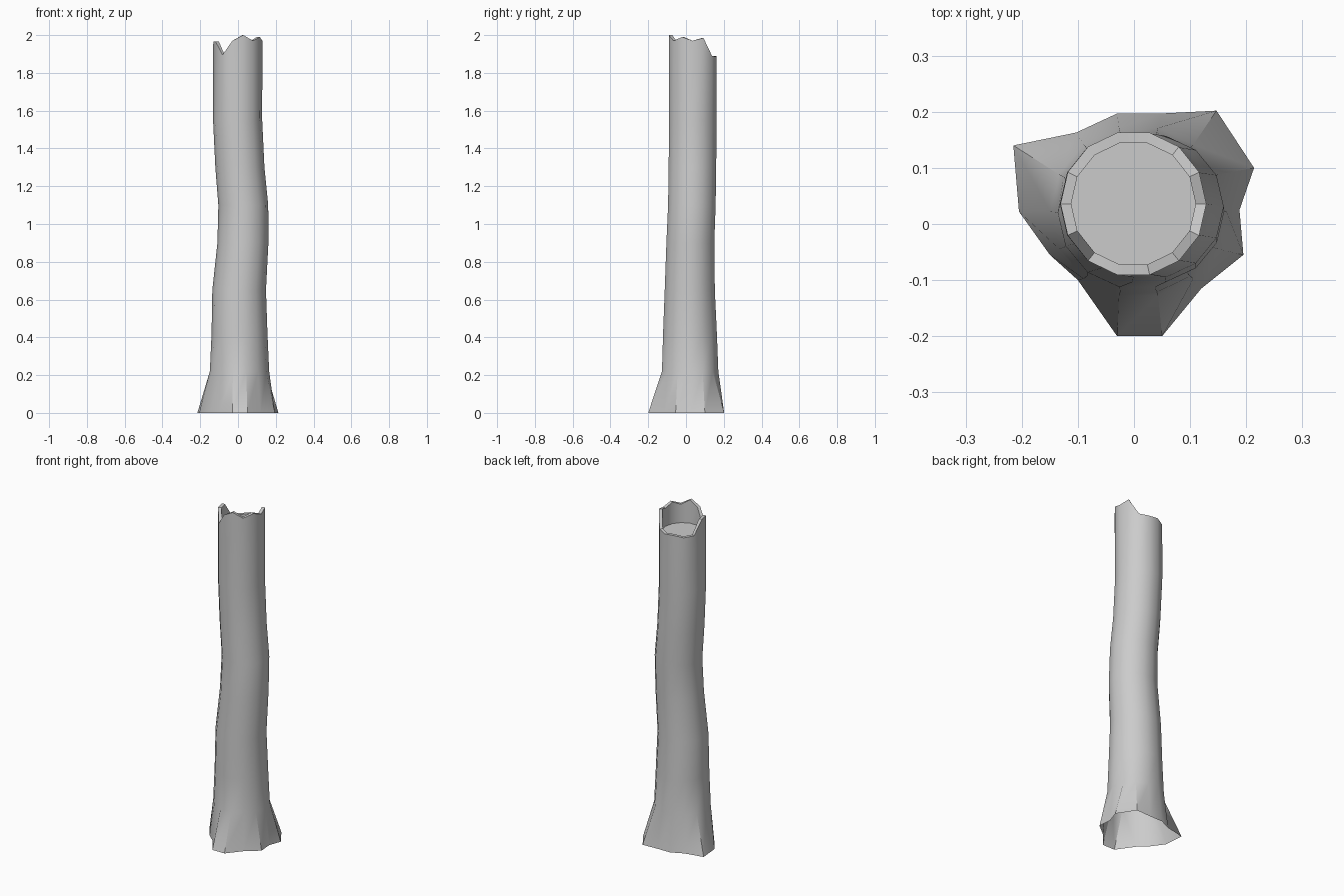
import bpy, bmesh, math

if "Cube" in bpy.data.objects:
    bpy.data.objects.remove(bpy.data.objects["Cube"])

N = 14
# flared root outline on the ground, counter-clockwise from +x
ROOT = [(.188, .025), (.214, .10), (.147, .202), (.05, .197), (-.03, .197),
        (-.103, .163), (-.215, .14), (-.205, .022), (-.15, -.055), (-.10, -.10),
        (-.03, -.20), (.05, -.20), (.12, -.115), (.195, -.055)]
# trunk rings: z, centre x, centre y, radius x, radius y
RINGS = [(.22, .008, .022, .157, .153), (.42, .008, .021, .148, .146),
         (.65, .006, .020, .142, .136), (.90, .026, .023, .135, .130),
         (1.10, .028, .031, .132, .129), (1.30, .010, .034, .130, .129),
         (1.55, -.002, .036, .130, .129)]
# broken rim height at each side
RIM = [1.97, 1.985, 1.89, 1.885, 1.89, 1.88, 1.885,
       1.965, 1.965, 1.895, 1.97, 2.0, 1.97, 1.99]

bm = bmesh.new()


def ring(cx, cy, rx, ry, heights):
    return [bm.verts.new((cx + rx * math.cos(i * math.tau / N),
                          cy + ry * math.sin(i * math.tau / N), heights[i]))
            for i in range(N)]


# outer bark, jagged rim, inner wall
loops = [[bm.verts.new((x, y, 0)) for x, y in ROOT]]
for z, cx, cy, rx, ry in RINGS:
    loops.append(ring(cx, cy, rx, ry, [z] * N))
loops.append(ring(-.001, .036, .130, .130, RIM))
loops.append(ring(-.001, .036, .111, .111, RIM))
loops.append(ring(-.001, .036, .111, .111, [1.86] * N))
for a, b in zip(loops, loops[1:]):
    for i in range(N):
        j = (i + 1) % N
        bm.faces.new((a[i], a[j], b[j], b[i]))
# floor of the hollow; the underside stays open
bm.faces.new(loops[-1])

mesh = bpy.data.meshes.new("broken_trunk")
bm.to_mesh(mesh)
bm.free()
trunk = bpy.data.objects.new("broken_trunk", mesh)
bpy.context.collection.objects.link(trunk)
bpy.context.view_layer.objects.active = trunk
trunk.select_set(True)
bpy.ops.object.shade_smooth_by_angle(angle=math.radians(32))
